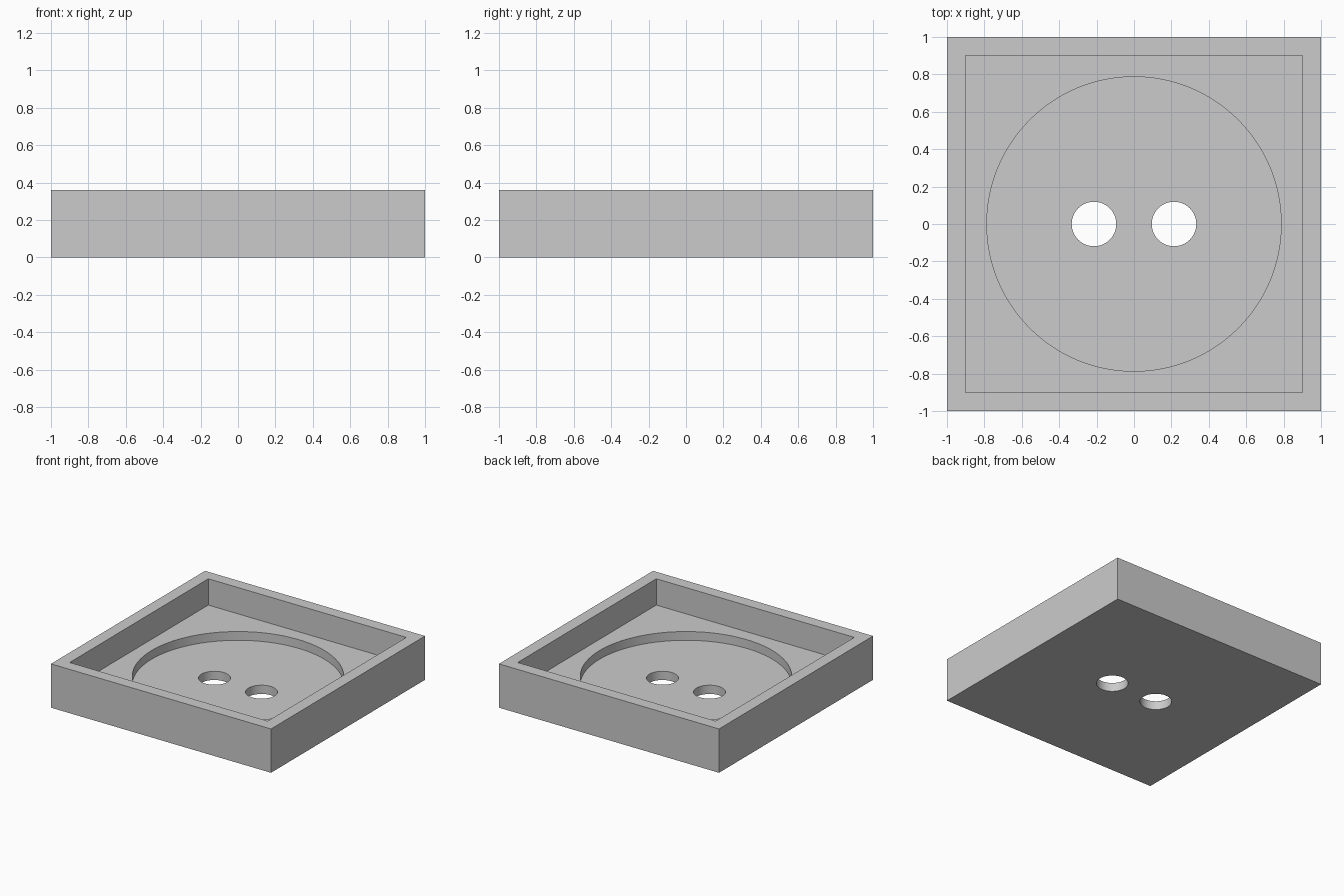
import bpy
import math

HEIGHT = 0.36
WALL_INNER = 0.9      # half width of the square pocket
SHELF_Z = 0.144       # floor of the square pocket
FLOOR_Z = 0.072       # floor of the round recess
RECESS_RADIUS = 0.787
HOLE_RADIUS = 0.119
HOLE_X = 0.214
ABOVE = 0.5           # cutters end above the rim

default_cube = bpy.data.objects.get("Cube")
if default_cube:
    bpy.data.objects.remove(default_cube, do_unlink=True)


def box(name, half, bottom, top):
    bpy.ops.mesh.primitive_cube_add(size=1, location=(0, 0, (bottom + top) / 2))
    ob = bpy.context.object
    ob.name = name
    ob.scale = (2 * half, 2 * half, top - bottom)
    bpy.ops.object.transform_apply(location=True, rotation=True, scale=True)
    return ob


def cylinder(name, radius, x, bottom, top, sides):
    bpy.ops.mesh.primitive_cylinder_add(
        vertices=sides, radius=radius, depth=top - bottom,
        location=(x, 0, (bottom + top) / 2))
    ob = bpy.context.object
    ob.name = name
    ob.hide_render = True
    return ob


def cut(body, cutter):
    cutter.hide_render = True
    bpy.context.view_layer.objects.active = body
    mod = body.modifiers.new(cutter.name, "BOOLEAN")
    mod.operation = "DIFFERENCE"
    mod.solver = "EXACT"
    mod.object = cutter
    bpy.ops.object.modifier_apply(modifier=mod.name)
    bpy.data.objects.remove(cutter, do_unlink=True)


# Square tray body
tray = box("square_tray", 1, 0, HEIGHT)

# Square pocket, round recess and two through holes
cut(tray, box("pocket_cutter", WALL_INNER, SHELF_Z, ABOVE))
cut(tray, cylinder("recess_cutter", RECESS_RADIUS, 0, FLOOR_Z, ABOVE, 128))
for side in (-1, 1):
    cut(tray, cylinder("hole_cutter", HOLE_RADIUS, side * HOLE_X, -ABOVE, ABOVE, 64))

# Plain grey finish
grey = bpy.data.materials.new("light_grey")
grey.use_nodes = True
colour = (0.6, 0.6, 0.6, 1)
grey.diffuse_color = colour
grey.node_tree.nodes["Principled BSDF"].inputs["Base Color"].default_value = colour
tray.data.materials.clear()
tray.data.materials.append(grey)

# Smooth round walls, sharp corners
bpy.ops.object.select_all(action="DESELECT")
tray.select_set(True)
bpy.context.view_layer.objects.active = tray
bpy.ops.object.shade_smooth_by_angle(angle=math.radians(30))
